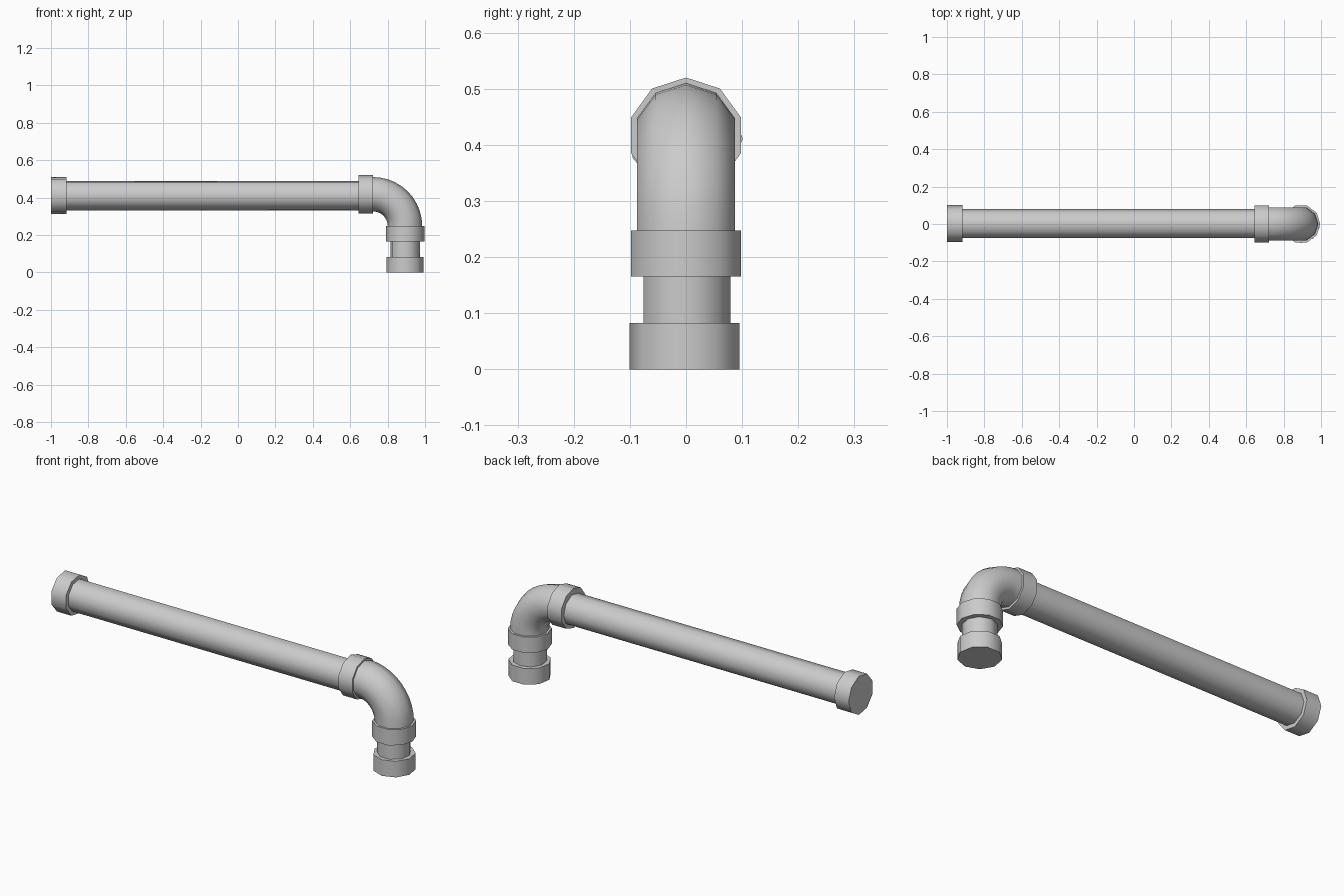
import bpy, bmesh
from math import sin, cos, pi, radians
from mathutils import Vector

if "Cube" in bpy.data.objects:
    bpy.data.objects.remove(bpy.data.objects["Cube"])

X, Y, Z = Vector((1, 0, 0)), Vector((0, 1, 0)), Vector((0, 0, 1))


def sweep(name, sections, radius, sides):
    """Skin a round tube through (centre, u, v) sections; a vertex points along u."""
    bm = bmesh.new()
    rings = []
    for c, u, v in sections:
        rings.append([bm.verts.new(Vector(c) + radius * (cos(2 * pi * i / sides) * u + sin(2 * pi * i / sides) * v))
                      for i in range(sides)])
    for a, b in zip(rings, rings[1:]):
        for i in range(sides):
            j = (i + 1) % sides
            bm.faces.new((a[i], a[j], b[j], b[i]))
    bm.faces.new(rings[0])
    bm.faces.new(rings[-1])
    bmesh.ops.recalc_face_normals(bm, faces=bm.faces)
    mesh = bpy.data.meshes.new(name)
    bm.to_mesh(mesh)
    bm.free()
    ob = bpy.data.objects.new(name, mesh)
    bpy.context.collection.objects.link(ob)
    bpy.context.view_layer.objects.active = ob
    bpy.ops.object.select_all(action='DESELECT')
    ob.select_set(True)
    bpy.ops.object.shade_smooth_by_angle(angle=radians(50))
    return ob


def straight(name, start, end, u, v, radius, sides):
    return sweep(name, [(start, u, v), (end, u, v)], radius, sides)


PX, PZ = 0.893, 0.417          # vertical pipe axis, elbow inlet height
BX, BZ = 0.722, 0.247          # centre of the elbow bend
BEND = PX - BX

# Horizontal run with its end cap
straight("horizontal_pipe", (-0.92, 0, 0.411), (0.65, 0, 0.411), Y, Z, 0.08, 9)
straight("pipe_end_cap", (-1, 0, 0.411), (-0.917, 0, 0.411), Y, Z, 0.101, 9)

# Elbow and its two collars
bend = []
for k in range(11):
    t = pi / 2 * (1 - k / 10)
    u = cos(t) * X + sin(t) * Z
    bend.append((Vector((BX, 0, BZ)) + BEND * u, u, Y))
sweep("elbow", bend, 0.092, 10)
straight("elbow_inlet_collar", (0.643, 0, PZ), (BX, 0, PZ), Z, Y, 0.103, 10)
straight("elbow_outlet_collar", (PX, 0, 0.165), (PX, 0, BZ), X, Y, 0.103, 10)

# Short vertical run and its foot cap
straight("vertical_pipe", (PX, -0.001, 0.08), (PX, -0.001, 0.168), Y, X, 0.08, 9)
straight("foot_cap", (PX, 0, 0), (PX, 0, 0.083), -Y, X, 0.101, 9)
